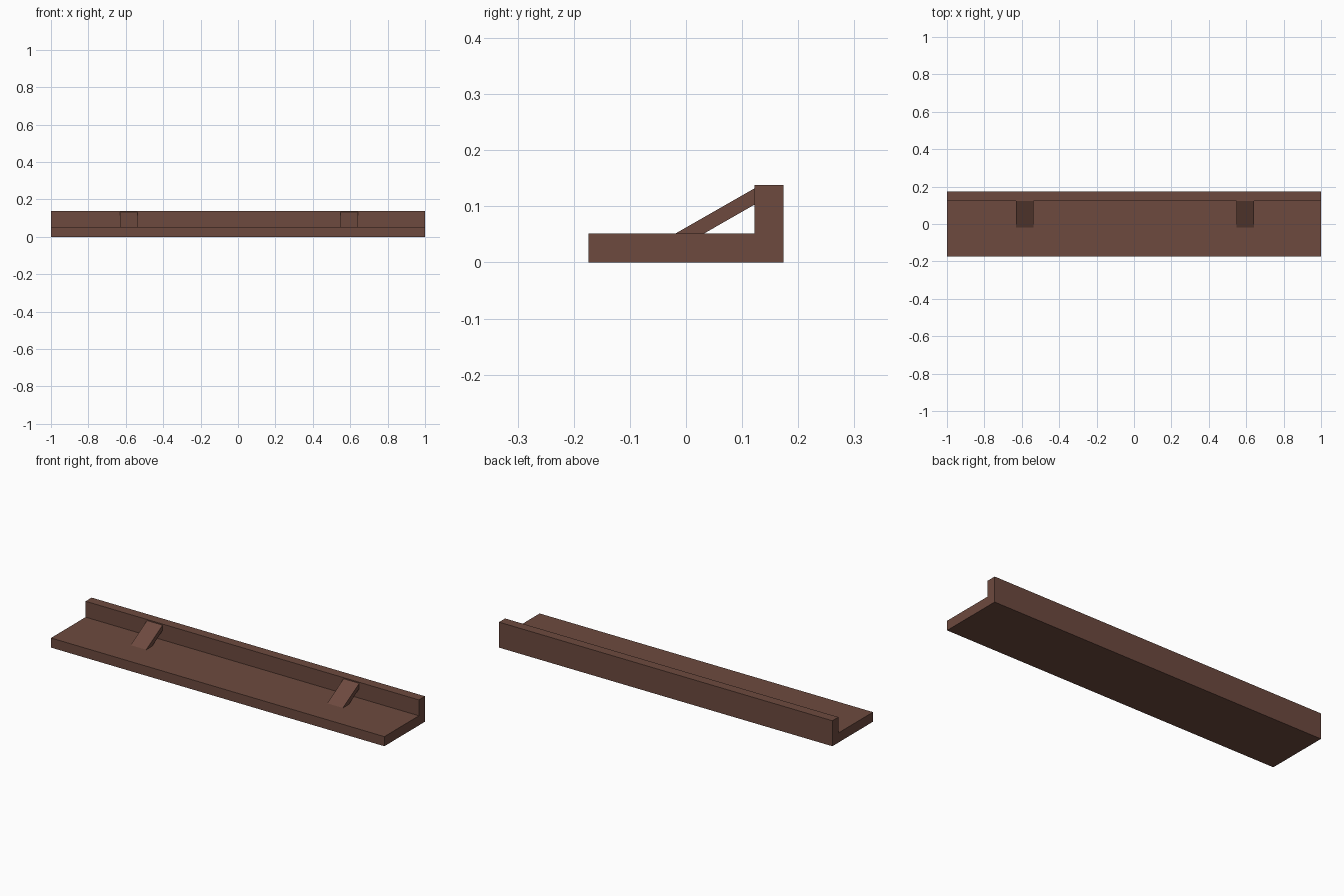
import bpy
import bmesh

if "Cube" in bpy.data.objects:
    bpy.data.objects.remove(bpy.data.objects["Cube"])

wood = bpy.data.materials.new("brown_wood")
wood.diffuse_color = (0.153, 0.068, 0.049, 1)
wood.use_nodes = True
wood.node_tree.nodes["Principled BSDF"].inputs["Base Color"].default_value = wood.diffuse_color


def extrude_profile(name, profile, x0, x1):
    """Extrude a closed (y, z) profile along x from x0 to x1."""
    bm = bmesh.new()
    face = bm.faces.new([bm.verts.new((x0, y, z)) for y, z in profile])
    result = bmesh.ops.extrude_face_region(bm, geom=[face])
    moved = [v for v in result["geom"] if isinstance(v, bmesh.types.BMVert)]
    bmesh.ops.translate(bm, verts=moved, vec=(x1 - x0, 0, 0))
    bmesh.ops.recalc_face_normals(bm, faces=bm.faces)
    mesh = bpy.data.meshes.new(name)
    bm.to_mesh(mesh)
    bm.free()
    mesh.materials.append(wood)
    obj = bpy.data.objects.new(name, mesh)
    bpy.context.collection.objects.link(obj)
    return obj


def rect(y0, y1, z0, z1):
    return [(y0, z0), (y1, z0), (y1, z1), (y0, z1)]


DEPTH, BOARD, TOP = 0.174, 0.052, 0.138
RAIL_FRONT = DEPTH - BOARD

# Flat shelf board
extrude_profile("shelf_board", rect(-DEPTH, DEPTH, 0, BOARD), -1, 1)

# Upright rail along the back edge
extrude_profile("back_rail", rect(RAIL_FRONT, DEPTH, BOARD, TOP), -1, 1)

# Slanted braces from the board up to the rail
brace = [(-0.018, BOARD), (0.033, BOARD), (RAIL_FRONT, 0.103), (RAIL_FRONT, 0.132)]
for side, x in (("left", -0.585), ("right", 0.595)):
    extrude_profile(side + "_brace", brace, x - 0.047, x + 0.047)
